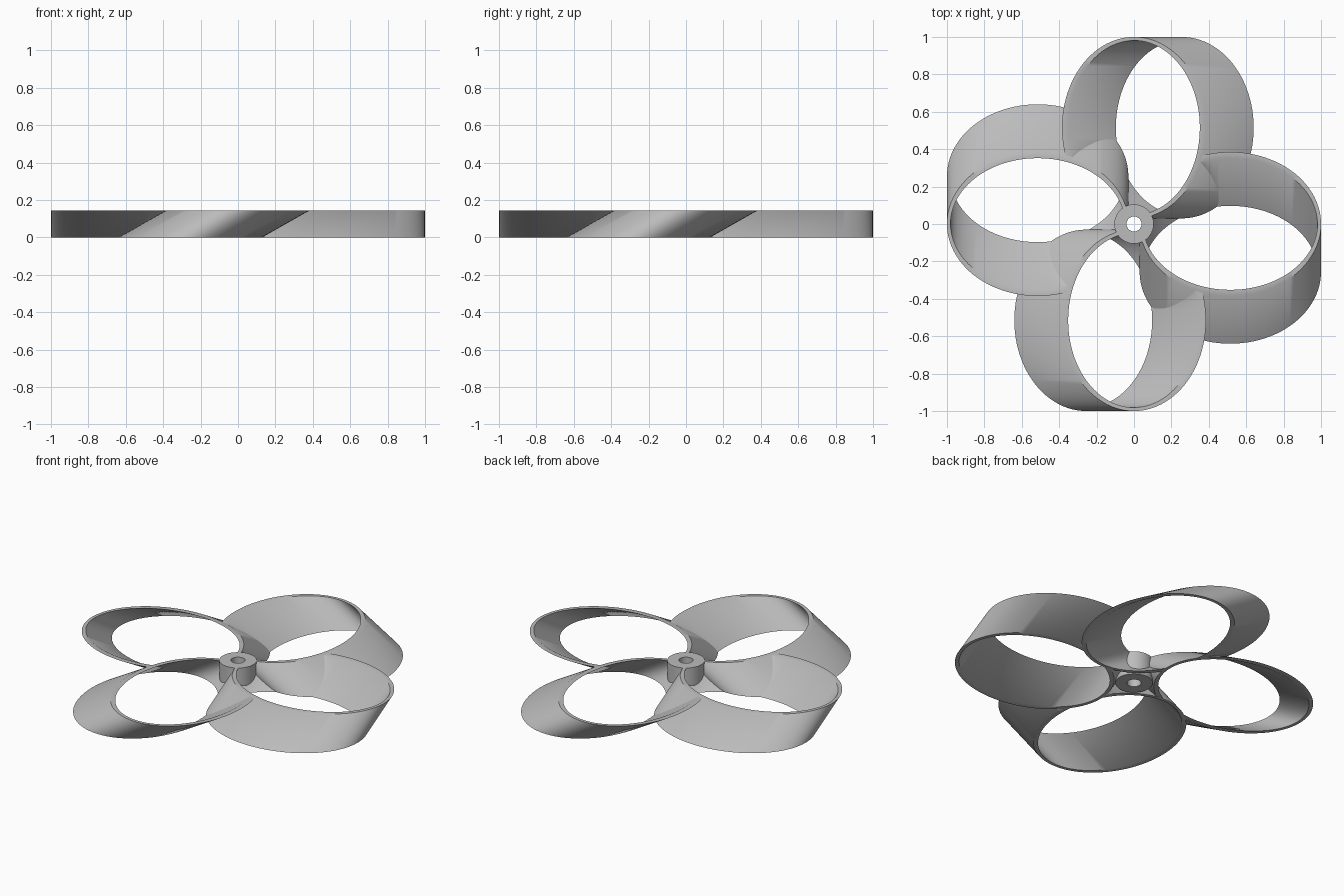
import bpy, bmesh
from math import sin, cos, pi, radians

HEIGHT = 0.145
LEAN = 0.255        # sideways drift of each ring from top to bottom
REACH = 0.515       # hub axis to ring centre
SEGMENTS = 96

if "Cube" in bpy.data.objects:
    bpy.data.objects.remove(bpy.data.objects["Cube"], do_unlink=True)

grey = bpy.data.materials.new("light_grey")
grey.use_nodes = True
grey.diffuse_color = (0.5, 0.5, 0.5, 1)
grey.node_tree.nodes["Principled BSDF"].inputs["Base Color"].default_value = (0.5, 0.5, 0.5, 1)


def oval(bm, centre, rx, ry, z):
    """Loop of vertices whose centre slides sideways with height."""
    shift = LEAN * (z / HEIGHT - 1) if centre else 0
    return [bm.verts.new((centre + rx * cos(2 * pi * i / SEGMENTS),
                          shift + ry * sin(2 * pi * i / SEGMENTS), z))
            for i in range(SEGMENTS)]


def bridge(bm, a, b):
    for i in range(SEGMENTS):
        j = (i + 1) % SEGMENTS
        bm.faces.new((a[i], a[j], b[j], b[i]))


def finish(bm, name):
    bmesh.ops.recalc_face_normals(bm, faces=bm.faces)
    mesh = bpy.data.meshes.new(name)
    bm.to_mesh(mesh)
    bm.free()
    mesh.materials.append(grey)
    obj = bpy.data.objects.new(name, mesh)
    bpy.context.collection.objects.link(obj)
    return obj


def tube(name, centre, outer, inner):
    bm = bmesh.new()
    loops = [oval(bm, centre, *size, z) for size, z in
             ((outer, 0), (outer, HEIGHT), (inner, HEIGHT), (inner, 0))]
    for k in range(4):
        bridge(bm, loops[k], loops[(k + 1) % 4])
    return finish(bm, name)


def plug(name, centre, size):
    """Solid cutter reaching past the top and bottom."""
    bm = bmesh.new()
    low = oval(bm, centre, *size, -0.05)
    high = oval(bm, centre, *size, HEIGHT + 0.05)
    bridge(bm, low, high)
    bm.faces.new(low)
    bm.faces.new(high)
    return finish(bm, name)


def smooth(obj):
    bpy.ops.object.select_all(action='DESELECT')
    obj.select_set(True)
    bpy.context.view_layer.objects.active = obj
    bpy.ops.object.shade_smooth_by_angle(angle=radians(35))


# Leaning oval ring blade, trimmed by the next ring and by the hub
OUTER = (0.485, 0.385)
INNER = (0.466, 0.352)
blade = tube("ring_blade_1", REACH, OUTER, INNER)
neighbour = plug("neighbour_cutter", REACH, OUTER)
neighbour.rotation_euler.z = pi / 2
hub_space = plug("hub_cutter", 0, (0.1, 0.1))
bpy.context.view_layer.objects.active = blade
for cutter in (neighbour, hub_space):
    cutter.hide_render = True
    mod = blade.modifiers.new("trim", 'BOOLEAN')
    mod.operation = 'DIFFERENCE'
    mod.solver = 'EXACT'
    mod.object = cutter
    bpy.context.view_layer.update()
    bpy.ops.object.modifier_apply(modifier=mod.name)
    bpy.data.objects.remove(cutter, do_unlink=True)
smooth(blade)

# Remaining blades around the hub
for n in range(1, 4):
    copy = bpy.data.objects.new(f"ring_blade_{n + 1}", blade.data)
    copy.rotation_euler.z = n * pi / 2
    bpy.context.collection.objects.link(copy)

# Hub with shaft hole
smooth(tube("hub", 0, (0.105, 0.105), (0.04, 0.04)))
